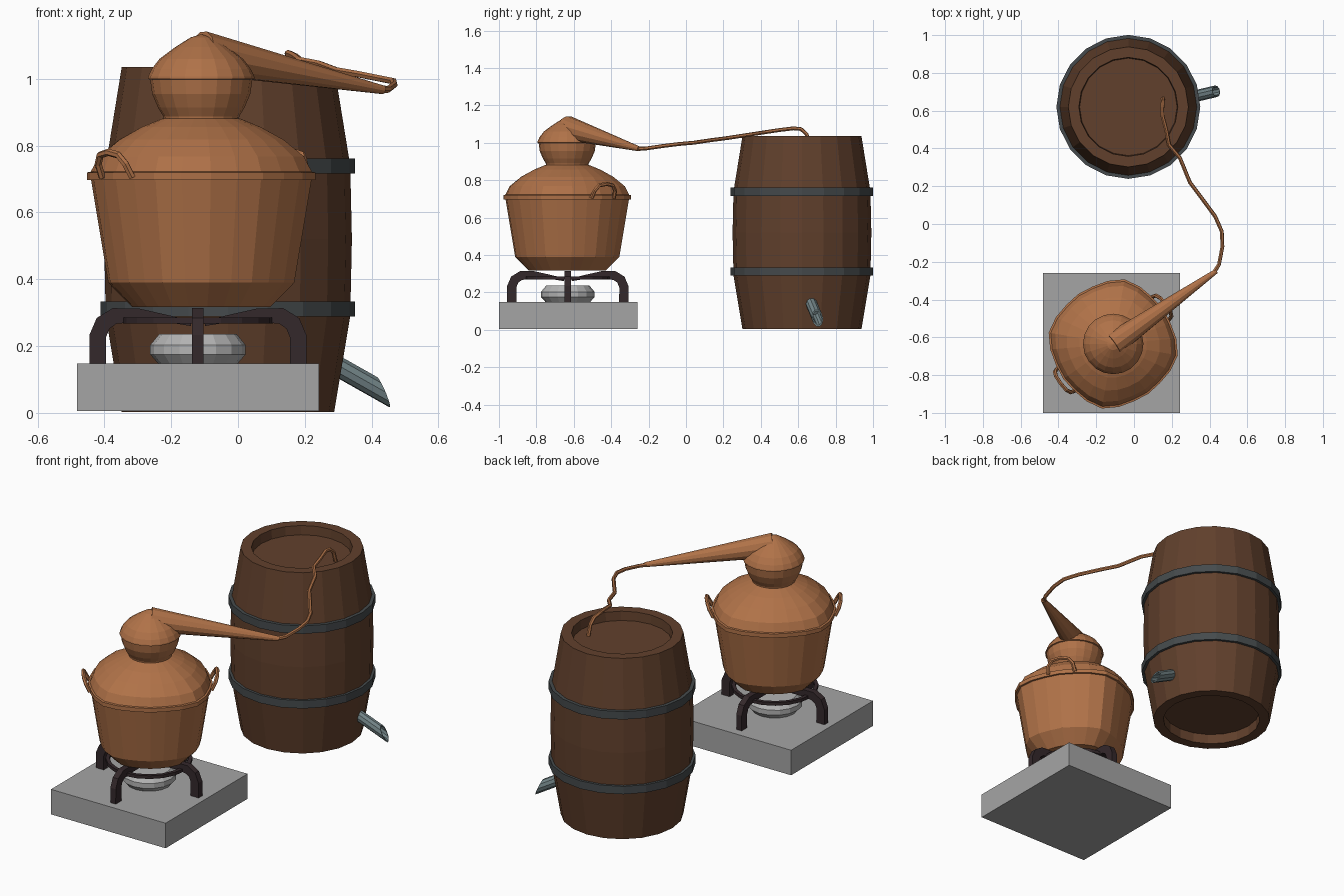
import bpy, bmesh, math
from mathutils import Vector

if "Cube" in bpy.data.objects:
    bpy.data.objects.remove(bpy.data.objects["Cube"])


def material(name, hexcol):
    m = bpy.data.materials.new(name)
    srgb = [int(hexcol[i:i + 2], 16) / 255 for i in (0, 2, 4)]
    m.diffuse_color = [c / 12.92 if c < 0.04045 else ((c + 0.055) / 1.055) ** 2.4 for c in srgb] + [1]
    m.use_nodes = True
    m.node_tree.nodes["Principled BSDF"].inputs["Base Color"].default_value = m.diffuse_color
    return m


COPPER = material("copper", "b07248")
WOOD = material("dark_wood", "61402c")
IRON = material("hoop_iron", "454a4c")
CAST = material("cast_iron", "34282b")
STONE = material("stone_grey", "a5a5a5")
STEEL = material("burner_steel", "b4b4b4")
SPOUT = material("spout_metal", "75878a")


def loft(name, rings, mat, caps=True):
    """Skin a list of point rings into one mesh object."""
    bm = bmesh.new()
    vs = [[bm.verts.new(p) for p in ring] for ring in rings]
    n = len(rings[0])
    for a, b in zip(vs, vs[1:]):
        for i in range(n):
            j = (i + 1) % n
            bm.faces.new((a[i], a[j], b[j], b[i]))
    if caps:
        bm.faces.new(vs[0][::-1])
        bm.faces.new(vs[-1])
    bmesh.ops.remove_doubles(bm, verts=bm.verts, dist=1e-5)
    bmesh.ops.recalc_face_normals(bm, faces=bm.faces)
    me = bpy.data.meshes.new(name)
    bm.to_mesh(me)
    bm.free()
    me.materials.append(mat)
    ob = bpy.data.objects.new(name, me)
    bpy.context.collection.objects.link(ob)
    return ob


def revolve(name, profile, centre, mat, sides=20, caps=True, phase=0.0, corner=None):
    """Lathe a (radius, z[, corner strength]) profile; corners give four soft ridges."""
    rings = []
    for p in profile:
        ring = []
        for i in range(sides):
            a = math.tau * i / sides + phase
            r = p[0]
            if len(p) > 2:
                d = abs((i * 360 / sides + 45) % 90 - 45)   # degrees from nearest ridge
                r *= 1 - p[2] * min(1, d / 30)
            ring.append((centre[0] + r * math.cos(a), centre[1] + r * math.sin(a), p[1]))
        rings.append(ring)
    return loft(name, rings, mat, caps)


def tube(name, pts, radii, mat, sides=6):
    """Round tube along a path, carrying its frame along without twist."""
    pts = [Vector(p) for p in pts]
    rings, prev, side = [], None, None
    for i, p in enumerate(pts):
        t = (pts[min(i + 1, len(pts) - 1)] - pts[max(i - 1, 0)]).normalized()
        if prev is None:
            side = t.orthogonal().normalized()
        else:
            side = prev.rotation_difference(t) @ side
        prev, up = t, t.cross(side)
        rings.append([p + radii[i] * (side * math.cos(a) + up * math.sin(a))
                      for a in (math.tau * k / sides for k in range(sides))])
    return loft(name, rings, mat)


# ---- barrel with recessed heads and two hoops
BC = (-0.03, 0.62)
revolve("barrel", [(0.262, 0.06), (0.262, 0.003), (0.318, 0.003), (0.366, 0.29), (0.371, 0.52),
                   (0.366, 0.74), (0.318, 1.036), (0.262, 1.036), (0.258, 0.985)], BC, WOOD)
for label, z in (("lower", 0.289), ("upper", 0.716)):
    revolve(label + "_hoop", [(0.355, z), (0.381, z), (0.381, z + 0.045),
                              (0.355, z + 0.045), (0.355, z)], BC, IRON, caps=False)

# ---- drain spout with a slanted open end
d = Vector((0.85, 0.2, -0.48)).normalized()
side = d.cross(Vector((0, 0, 1))).normalized()
up = side.cross(d)
end = Vector((0.435, 0.703, 0.062))


def spout_ring(r, back, slant):
    return [end - d * back + side * r * math.cos(a) + up * r * math.sin(a) - d * slant * math.sin(a)
            for a in (math.tau * k / 10 for k in range(10))]


loft("drain_spout", [spout_ring(0.031, 0.17, 0), spout_ring(0.031, 0, 0.04),
                     spout_ring(0.024, 0, 0.035), spout_ring(0.024, 0.08, 0)], SPOUT)

# ---- stove block
bpy.ops.mesh.primitive_cube_add(size=1, location=(-0.12, -0.63, 0.0765))
block = bpy.context.object
block.name = "stove_block"
block.scale = (0.725, 0.74, 0.143)
block.data.materials.append(STONE)

# ---- burner
SC = (-0.12, -0.632)
revolve("burner", [(0.112, 0.14), (0.143, 0.175), (0.143, 0.203), (0.116, 0.236)], SC, STEEL, 16)

# ---- trivet: four bent tapering legs and a ring
LEG = [(0.30, 0.145, 0.025), (0.30, 0.23, 0.025), (0.284, 0.268, 0.025), (0.25, 0.29, 0.024),
       (0.18, 0.293, 0.02), (0.10, 0.284, 0.011), (0.02, 0.268, 0.008)]
for k, label in enumerate(("right", "back", "left", "front")):
    out = Vector((math.cos(k * math.pi / 2), math.sin(k * math.pi / 2), 0))
    wide = Vector((-out.y, out.x, 0)) * 0.017
    rings = []
    for i, (r, z, h) in enumerate(LEG):
        a, b = LEG[max(i - 1, 0)], LEG[min(i + 1, len(LEG) - 1)]
        t = Vector((b[0] - a[0], b[1] - a[1])).normalized()
        nrm = (out * t.y - Vector((0, 0, t.x))) * h
        c = Vector((SC[0], SC[1], z)) + out * r
        rings.append([c + nrm + wide, c + nrm - wide, c - nrm - wide, c - nrm + wide])
    loft("trivet_leg_" + label, rings, CAST)
revolve("trivet_ring", [(0.205, 0.268), (0.225, 0.268), (0.225, 0.286), (0.205, 0.286),
                        (0.205, 0.268)], SC, CAST, 20, caps=False)

# ---- copper pot with four soft ridges, rim and domed shoulder
PC = (-0.11, -0.635)
RIDGE = math.radians(-10)
revolve("pot", [(0.21, 0.317, 0.06), (0.283, 0.39, 0.07), (0.335, 0.697, 0.07), (0.347, 0.697, 0.07),
                (0.347, 0.72, 0.07), (0.336, 0.722, 0.07), (0.312, 0.768, 0.06), (0.25, 0.818, 0.04),
                (0.18, 0.856, 0.02), (0.115, 0.882, 0)], PC, COPPER, 24, phase=RIDGE)

# ---- hat of the still
revolve("still_hat", [(0.112, 0.87), (0.114, 0.888), (0.13, 0.915), (0.147, 0.955), (0.153, 0.998),
                      (0.16, 1.0), (0.159, 1.007), (0.148, 1.03), (0.125, 1.06), (0.078, 1.095),
                      (0.032, 1.124), (0.002, 1.133)], PC, COPPER, 20)

# ---- handles on opposite sides of the rim
for label, ang in (("right", 37), ("left", 217)):
    a = math.radians(ang)
    out, tan = Vector((math.cos(a), math.sin(a), 0)), Vector((-math.sin(a), math.cos(a), 0))
    base = Vector((PC[0], PC[1], 0))
    pts = [base + out * r + tan * s + Vector((0, 0, z)) for s, r, z in
           ((-0.075, 0.315, 0.705), (-0.068, 0.335, 0.745), (-0.045, 0.345, 0.772), (0, 0.348, 0.78),
            (0.045, 0.345, 0.772), (0.068, 0.335, 0.745), (0.075, 0.315, 0.705))]
    tube("pot_handle_" + label, pts, [0.011] * 7, COPPER)

# ---- tapering swan neck from the hat
tube("swan_neck", [(-0.11, -0.635, 1.078), (0.435, -0.25, 0.967)], [0.066, 0.013], COPPER, 12)

# ---- thin condenser pipe running into the barrel
PIPE = [(0.42, -0.262, 0.968), (0.45, -0.215, 0.969), (0.468, -0.12, 0.983), (0.465, -0.04, 0.993),
        (0.43, 0.04, 1.0), (0.36, 0.135, 1.014), (0.296, 0.22, 1.025), (0.243, 0.35, 1.045),
        (0.185, 0.42, 1.056), (0.17, 0.5, 1.068), (0.15, 0.575, 1.077), (0.15, 0.615, 1.073),
        (0.152, 0.645, 1.045), (0.153, 0.665, 0.98)]
tube("condenser_pipe", PIPE, [0.012] + [0.0105] * 13, COPPER)
